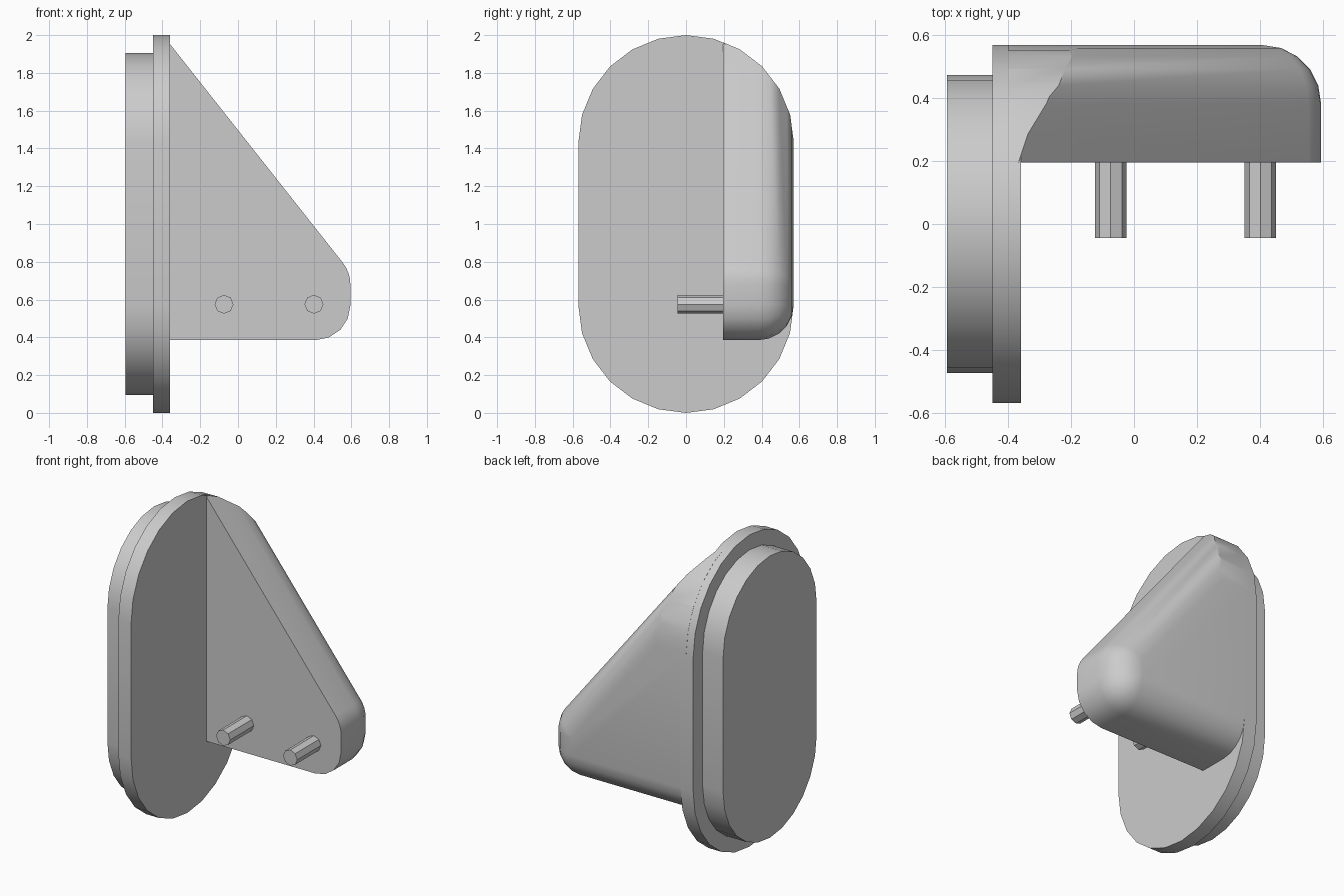
import bpy, bmesh
from math import sin, cos, pi, atan2, radians

scene_cube = bpy.data.objects.get("Cube")
if scene_cube:
    bpy.data.objects.remove(scene_cube, do_unlink=True)

GREY = (0.6, 0.6, 0.6, 1)
mat = bpy.data.materials.new("light grey")
mat.use_nodes = True
mat.diffuse_color = GREY
mat.node_tree.nodes["Principled BSDF"].inputs["Base Color"].default_value = GREY


def loft(name, rings, angle=32):
    """Skin a list of equal-length closed rings and cap both ends."""
    bm = bmesh.new()
    rows = [[bm.verts.new(p) for p in ring] for ring in rings]
    n = len(rows[0])
    for a, b in zip(rows, rows[1:]):
        for i in range(n):
            j = (i + 1) % n
            bm.faces.new((a[i], a[j], b[j], b[i]))
    bm.faces.new(rows[0])
    bm.faces.new(rows[-1])
    bmesh.ops.remove_doubles(bm, verts=bm.verts, dist=0.0005)
    bmesh.ops.recalc_face_normals(bm, faces=bm.faces)
    mesh = bpy.data.meshes.new(name)
    bm.to_mesh(mesh)
    bm.free()
    mesh.materials.append(mat)
    obj = bpy.data.objects.new(name, mesh)
    bpy.context.collection.objects.link(obj)
    smooth(obj, angle)
    return obj


def smooth(obj, angle):
    bpy.ops.object.select_all(action='DESELECT')
    obj.select_set(True)
    bpy.context.view_layer.objects.active = obj
    bpy.ops.object.shade_smooth_by_angle(angle=radians(angle))


def stadium(name, x0, x1, radius, steps=12):
    """Upright slab with semicircular ends, extruded along x."""
    outline = []
    for centre, start in ((1.43, 0), (0.57, pi)):
        for i in range(steps + 1):
            t = start + pi * i / steps
            outline.append((radius * cos(t), centre + radius * sin(t)))
    return loft(name, [[(x, y, z) for y, z in outline] for x in (x0, x1)])


# Wall plates
stadium("back_plate", -0.595, -0.45, 0.474)
stadium("flange_plate", -0.45, -0.36, 0.57)

# Triangular arm with a rounded rear edge
FRONT, BACK, R = 0.195, 0.569, 0.185
SLOPE = 1.265
LEFT, TIP_X, TIP_LOW, TIP_HIGH = -0.40, 0.41, 0.57, 0.68


def arm_ring(y, r, steps=4):
    ring = [(LEFT, TIP_LOW - r)]
    lean = atan2(1, SLOPE)
    for centre, a, b in ((TIP_LOW, -pi / 2, 0), (TIP_HIGH, 0, lean)):
        for i in range(steps + 1):
            t = a + (b - a) * i / steps
            ring.append((TIP_X + r * cos(t), centre + r * sin(t)))
    x, z = ring[-1]
    ring.append((LEFT, z + (x - LEFT) * SLOPE))
    return [(px, y, pz) for px, pz in ring]


rings = [arm_ring(FRONT, R)]
for i in range(6):
    t = pi / 2 * i / 5
    rings.append(arm_ring(BACK - R + R * sin(t), R * cos(t)))
arm = loft("arm", rings)

# Trim the arm's top to follow the flange outline
cutter = stadium("arm_trim", -0.8, 0.8, 0.571)
trim = arm.modifiers.new("trim", 'BOOLEAN')
trim.operation = 'INTERSECT'
trim.solver = 'EXACT'
trim.object = cutter
bpy.context.view_layer.objects.active = arm
bpy.ops.object.modifier_apply(modifier="trim")
bpy.data.objects.remove(cutter, do_unlink=True)
smooth(arm, 35)

# Two octagonal pegs on the arm's front
for name, x in (("inner_peg", -0.074), ("outer_peg", 0.402)):
    loft(name, [[(x + 0.05 * cos(k * pi / 4), y, 0.575 + 0.05 * sin(k * pi / 4))
                 for k in range(8)] for y in (-0.045, FRONT + 0.02)])
